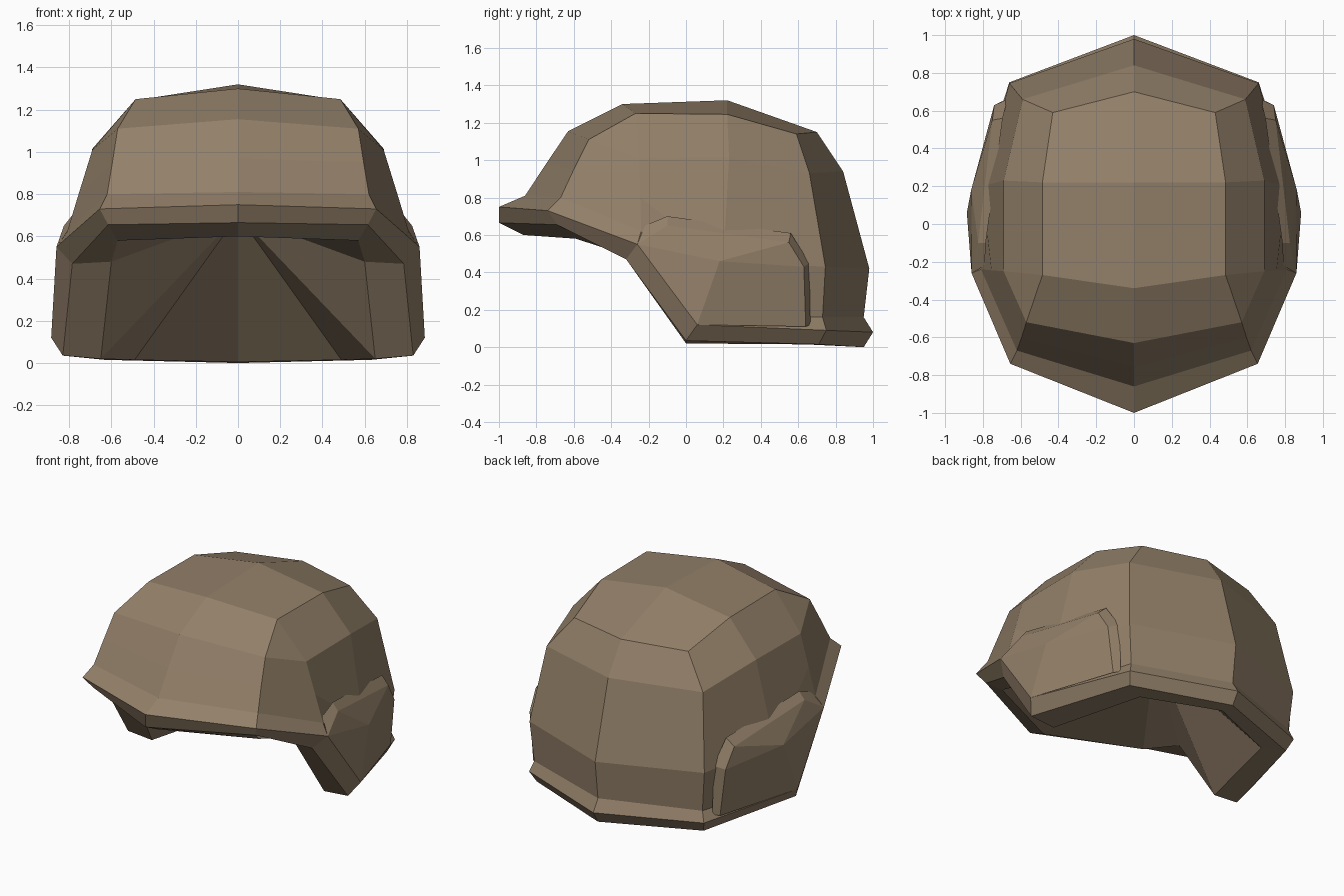
import bpy, bmesh

if "Cube" in bpy.data.objects:
    bpy.data.objects.remove(bpy.data.objects["Cube"])

tan = bpy.data.materials.new("dull_brown")
tan.diffuse_color = (0.29, 0.215, 0.14, 1)
tan.use_nodes = True
tan.node_tree.nodes["Principled BSDF"].inputs["Base Color"].default_value = tan.diffuse_color


class Builder:
    """Collects faces given as point tuples, sharing equal points."""
    def __init__(self):
        self.bm = bmesh.new()
        self.cache = {}

    def vert(self, p):
        if p not in self.cache:
            self.cache[p] = self.bm.verts.new(p)
        return self.cache[p]

    def face(self, *pts):
        pts = list(dict.fromkeys(pts))
        if len(pts) > 2:
            self.bm.faces.new([self.vert(p) for p in pts])

    def finish(self, name):
        mesh = bpy.data.meshes.new(name)
        self.bm.to_mesh(mesh)
        self.bm.free()
        mesh.materials.append(tan)
        ob = bpy.data.objects.new(name, mesh)
        bpy.context.collection.objects.link(ob)
        mod = ob.modifiers.new("mirror", 'MIRROR')
        mod.use_clip = True
        return ob


# Helmet shell: profiles from crown down to the inner edge, one per column
front_mid = [(0, y, z) for y, z in ((-.34, 1.30), (-.63, 1.155), (-.755, .97),
             (-.86, .81), (-1, .75), (-1, .665), (-.87, .6))]
front_corner = [(.485, -.27, 1.25), (.57, -.52, 1.11), (.595, -.60, .95),
                (.62, -.67, .80), (.655, -.74, .73), (.615, -.69, .655), (.57, -.59, .58)]
side_front = [(.485, -.27, 1.25), (.69, -.25, 1.01), (.755, -.245, .80),
              (.81, -.24, .62), (.86, -.26, .55), (.785, -.32, .47), (.60, -.28, .48)]
side_back = [(.485, .22, 1.245), (.69, .23, 1.015), (.805, .2, .46),
             (.83, .1, .16), (.885, .06, .12), (.83, 0, .035), (.65, 0, .02)]
back_corner = [(.43, .59, 1.14), (.59, .66, .93), (.66, .745, .43),
               (.635, .73, .16), (.66, .75, .09), (.63, .71, .015), (.49, .64, .015)]
back_mid = [(0, y, z) for y, z in ((.70, 1.15), (.84, .94), (.98, .42),
            (.95, .16), (1, .08), (.95, 0), (.85, .005))]
columns = [front_mid, front_corner, side_front, side_back, back_corner, back_mid]
crown = (0, .22, 1.32)
hollow = (0, .2, .70)

shell = Builder()
for a, b in zip(columns, columns[1:]):
    for i in range(len(a) - 1):
        shell.face(a[i], a[i + 1], b[i + 1], b[i])
    shell.face(a[-1], hollow, b[-1])          # cone-shaped hollow inside
shell.face(front_mid[0], front_corner[0], side_back[0], crown)
shell.face(crown, side_back[0], back_corner[0], back_mid[0])
bmesh.ops.recalc_face_normals(shell.bm, faces=shell.bm.faces[:])
# make sure the crown points up
shell.bm.faces.ensure_lookup_table()
top = max(shell.bm.faces, key=lambda f: f.calc_center_median().z)
if top.normal.z < 0:
    bmesh.ops.reverse_faces(shell.bm, faces=shell.bm.faces[:])
shell.finish("helmet_shell")

# Raised ear panels with a slanted border
inner = [(.86, -.26, .55), (.825, -.1, .65), (.75, .55, .56),
         (.74, .63, .43), (.705, .64, .11)]
outer = [(.79, -.22, .65), (.785, -.1, .70), (.695, .56, .61),
         (.67, .66, .45), (.665, .665, .12)]
low, mid = (.885, .06, .12), (.862, .18, .46)
panel = Builder()
for i in range(4):
    panel.face(inner[i], inner[i + 1], outer[i + 1], outer[i])
panel.face(inner[0], low, mid)
panel.face(inner[0], mid, inner[1])
panel.face(inner[1], mid, inner[2])
panel.face(inner[2], mid, inner[3])
panel.face(mid, low, inner[4], inner[3])
bmesh.ops.recalc_face_normals(panel.bm, faces=panel.bm.faces[:])
if sum(f.normal.x for f in panel.bm.faces) < 0:
    bmesh.ops.reverse_faces(panel.bm, faces=panel.bm.faces[:])
panel.finish("ear_panels")
